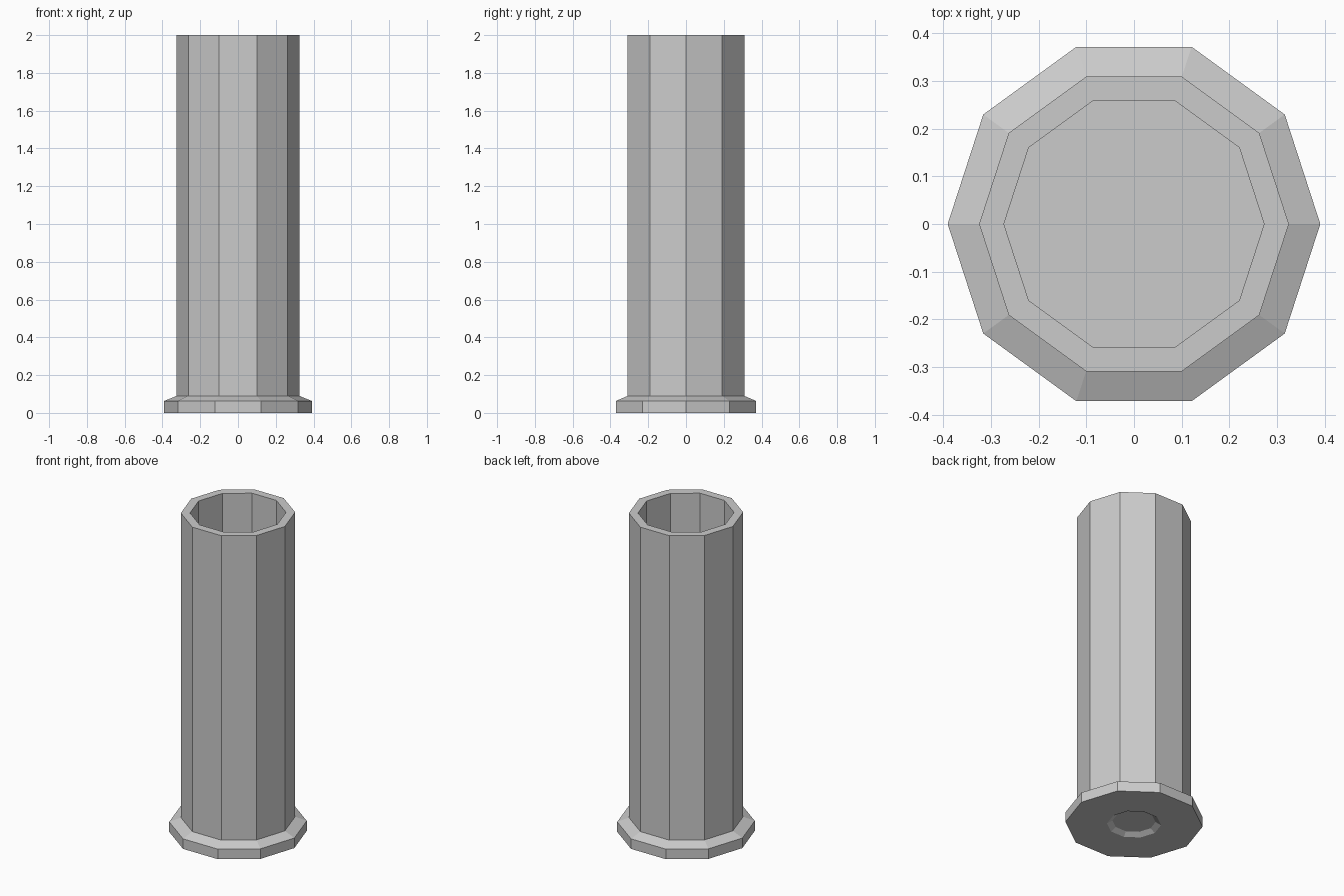
import bpy, bmesh, math

if "Cube" in bpy.data.objects:
    bpy.data.objects.remove(bpy.data.objects["Cube"])

SIDES = 10


def lathe(name, profile):
    """Revolve (radius, z) points into a closed, flat-faced ten-sided solid."""
    bm = bmesh.new()
    rings = []
    for r, z in profile:
        rings.append([bm.verts.new((r * math.cos(math.tau * i / SIDES),
                                    r * math.sin(math.tau * i / SIDES), z))
                      for i in range(SIDES)])
    for a, b in zip(rings, rings[1:]):
        for i in range(SIDES):
            j = (i + 1) % SIDES
            bm.faces.new((a[i], a[j], b[j], b[i]))
    bm.faces.new(rings[0][::-1])
    bm.faces.new(rings[-1])
    bmesh.ops.recalc_face_normals(bm, faces=bm.faces[:])
    mesh = bpy.data.meshes.new(name)
    bm.to_mesh(mesh)
    bm.free()
    obj = bpy.data.objects.new(name, mesh)
    bpy.context.collection.objects.link(obj)
    return obj


# Hollow casing: base recess, flanged rim, outer wall, lip, bore and floor
lathe("casing", [
    (0.123, 0.02), (0.154, 0.0),
    (0.391, 0.0), (0.391, 0.063), (0.325, 0.09),
    (0.325, 2.0), (0.273, 2.0), (0.273, 0.09),
])
